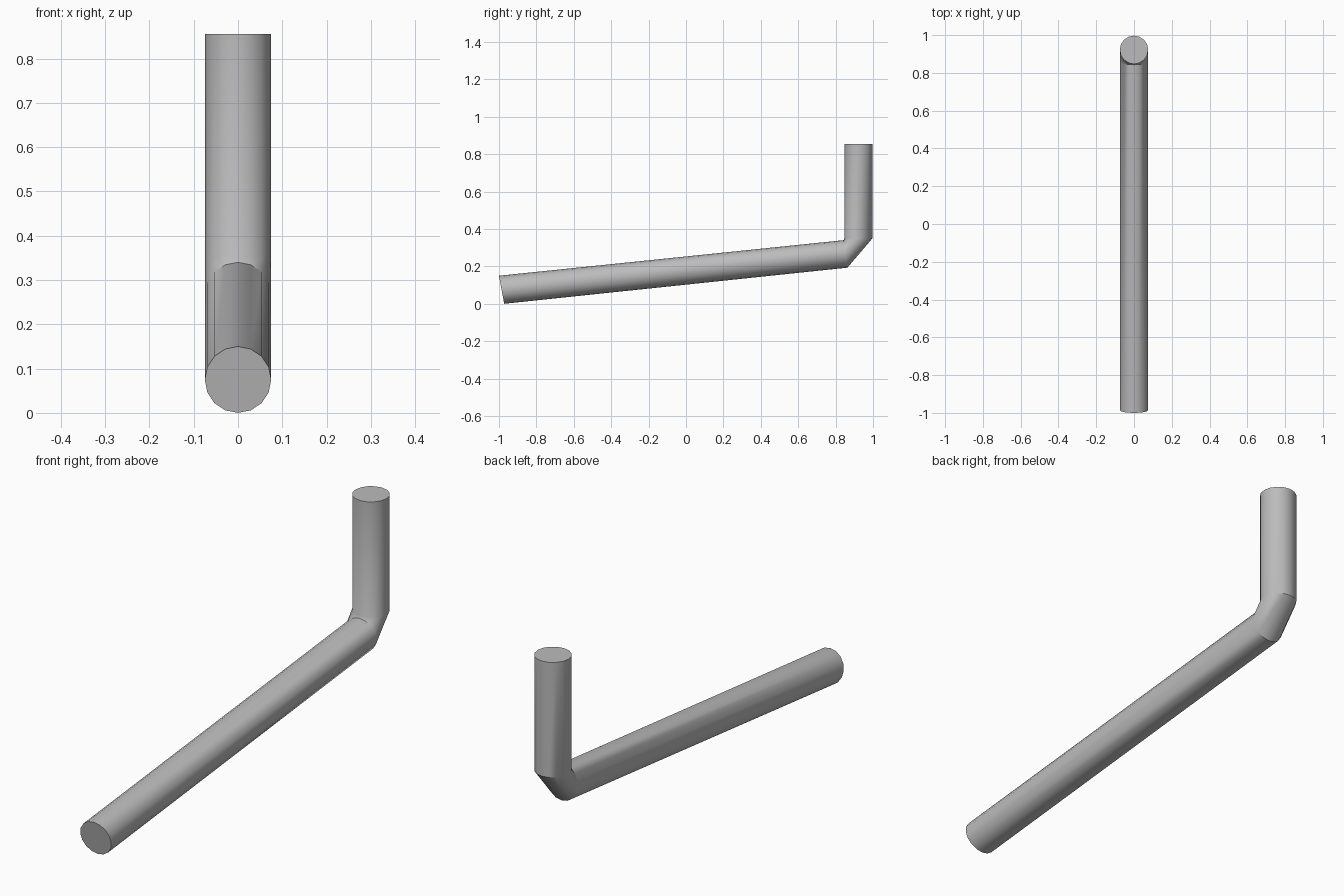
import bpy, bmesh, math
from mathutils import Vector

SIDES = 16
RADIUS = 0.075

cube = bpy.data.objects.get("Cube")
if cube:
    bpy.data.objects.remove(cube, do_unlink=True)

grey = bpy.data.materials.new("plain grey")
grey.use_nodes = True
colour = (0.5, 0.5, 0.5, 1)
grey.diffuse_color = colour
grey.node_tree.nodes["Principled BSDF"].inputs["Base Color"].default_value = colour


def ring(bm, upper, lower):
    """Elliptical section between two (y, z) points on the centre plane."""
    a, b = Vector((0, *upper)), Vector((0, *lower))
    centre, arm = (a + b) / 2, (a - b) / 2
    verts = []
    for i in range(SIDES):
        t = math.tau * i / SIDES
        side = Vector((RADIUS * math.sin(t), 0, 0))
        verts.append(bm.verts.new(centre + arm * math.cos(t) + side))
    return verts


# Sections from the low front end, round the elbow, to the upright end
sections = [
    ((-1.0, 0.15), (-0.972, 0.0)),
    ((0.843, 0.34), (0.863, 0.193)),
    ((0.847, 0.35), (0.997, 0.35)),
    ((0.847, 0.855), (0.997, 0.855)),
]

bm = bmesh.new()
rings = [ring(bm, *s) for s in sections]
for low, high in zip(rings, rings[1:]):
    for i in range(SIDES):
        j = (i + 1) % SIDES
        bm.faces.new((low[i], low[j], high[j], high[i]))
# End caps
bm.faces.new(rings[0])
bm.faces.new(rings[-1])
bmesh.ops.recalc_face_normals(bm, faces=bm.faces)

mesh = bpy.data.meshes.new("bent_rod")
bm.to_mesh(mesh)
bm.free()
mesh.materials.append(grey)
rod = bpy.data.objects.new("bent_rod", mesh)
bpy.context.collection.objects.link(rod)

bpy.ops.object.select_all(action="DESELECT")
rod.select_set(True)
bpy.context.view_layer.objects.active = rod
bpy.ops.object.shade_smooth_by_angle(angle=math.radians(30))
